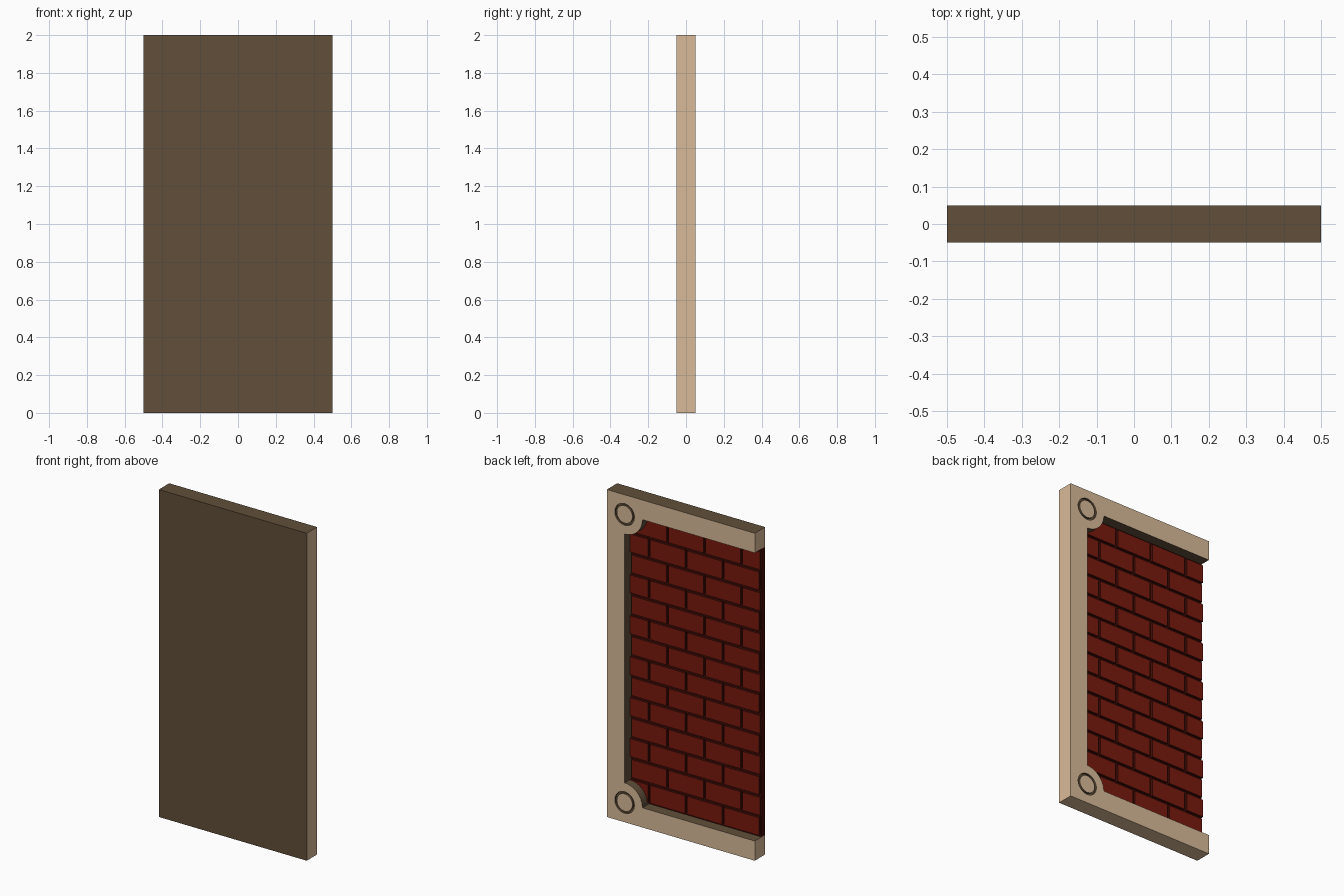
import bpy, bmesh
from math import cos, sin, pi, radians
from mathutils import Matrix

if "Cube" in bpy.data.objects:
    bpy.data.objects.remove(bpy.data.objects["Cube"])

W, H, D = 0.5, 2.0, 0.05      # half width, height, half depth
F = 0.12                      # frame width and corner boss radius


def material(name, rgb):
    m = bpy.data.materials.new(name)
    m.diffuse_color = (*rgb, 1)
    m.use_nodes = True
    m.node_tree.nodes["Principled BSDF"].inputs["Base Color"].default_value = m.diffuse_color
    return m


tan = material("tan_wood", (0.70, 0.50, 0.32))
brown = material("brown_wood", (0.12, 0.078, 0.042))
red = material("brick_red", (0.19, 0.0095, 0.004))
mortar = material("mortar_dark", (0.06, 0.004, 0.002))


def make(name, bm, mats):
    bmesh.ops.recalc_face_normals(bm, faces=bm.faces)
    me = bpy.data.meshes.new(name)
    bm.to_mesh(me)
    bm.free()
    for m in mats:
        me.materials.append(m)
    ob = bpy.data.objects.new(name, me)
    bpy.context.collection.objects.link(ob)
    return ob


def box(bm, x0, x1, y0, y1, z0, z1):
    mat = Matrix.Translation(((x0 + x1) / 2, (y0 + y1) / 2, (z0 + z1) / 2))
    mat = mat @ Matrix.Diagonal((x1 - x0, y1 - y0, z1 - z0, 1))
    bmesh.ops.create_cube(bm, size=1, matrix=mat)


def extrude(bm, face, dy):
    new = bmesh.ops.extrude_face_region(bm, geom=[face])["geom"]
    verts = [v for v in new if isinstance(v, bmesh.types.BMVert)]
    bmesh.ops.translate(bm, verts=verts, vec=(0, dy, 0))


# C-shaped frame with a rounded boss at each inner corner
N = 16
cx = W - F
low = [(cx - F * cos(i * pi / 2 / N), F + F * sin(i * pi / 2 / N)) for i in range(N + 1)]
high = [(x, H - z) for x, z in reversed(low)]
outline = [(-W, 0), (-W, F)] + low + high + [(-W, H - F), (-W, H), (W, H), (W, 0)]
bm = bmesh.new()
face = bm.faces.new([bm.verts.new((x, -D, z)) for x, z in outline])
extrude(bm, face, 2 * D)
frame = make("frame", bm, [tan, brown])

# Ring grooves cut into the bosses
R0, R1, S = 0.053, 0.066, 48
bm = bmesh.new()
for z in (F, H - F):
    loops = []
    for r, y in ((R0, 0.038), (R1, 0.038), (R1, 0.06), (R0, 0.06)):
        loops.append([bm.verts.new((cx + r * cos(2 * pi * i / S), y, z + r * sin(2 * pi * i / S)))
                      for i in range(S)])
    for k in range(4):
        a, b = loops[k], loops[(k + 1) % 4]
        for i in range(S):
            j = (i + 1) % S
            bm.faces.new((a[i], a[j], b[j], b[i]))
cutter = make("groove_cutter", bm, [brown])
cutter.hide_render = True
mod = frame.modifiers.new("grooves", 'BOOLEAN')
mod.operation = 'DIFFERENCE'
mod.solver = 'EXACT'
mod.object = cutter
bpy.context.view_layer.objects.active = frame
frame.select_set(True)
bpy.ops.object.modifier_apply(modifier=mod.name)
bpy.data.objects.remove(cutter)

# Tan on the back, ends, outer side and underside; brown elsewhere
for p in frame.data.polygons:
    c = p.center
    light = c.y > D - 0.001 or abs(c.x) > W - 0.001 or c.z < 0.001
    p.material_index = 0 if light else 1
bpy.ops.object.shade_smooth_by_angle(angle=radians(30))

# Backing panel: brown front, mortar behind
bm = bmesh.new()
box(bm, -W, cx, -D, -0.015, F, H - F)
panel = make("backing_panel", bm, [mortar, brown])
for p in panel.data.polygons:
    if p.normal.y < -0.9:
        p.material_index = 1

# Bricks in running bond, trimmed by the frame
BW, BH, G = 0.25, 0.125, 0.008
bm = bmesh.new()
for row in range(1, 15):
    start = -W if row % 2 else -W - BW / 2
    for k in range(5):
        x0 = max(start + k * BW + G, -W)
        x1 = min(start + (k + 1) * BW - G, cx + 0.005)
        if x1 - x0 > 0.01:
            box(bm, x0, x1, -0.02, 0.0, row * BH + G, (row + 1) * BH - G)
bricks = make("bricks", bm, [mortar, red])
for p in bricks.data.polygons:
    if p.normal.y > 0.9:
        p.material_index = 1
